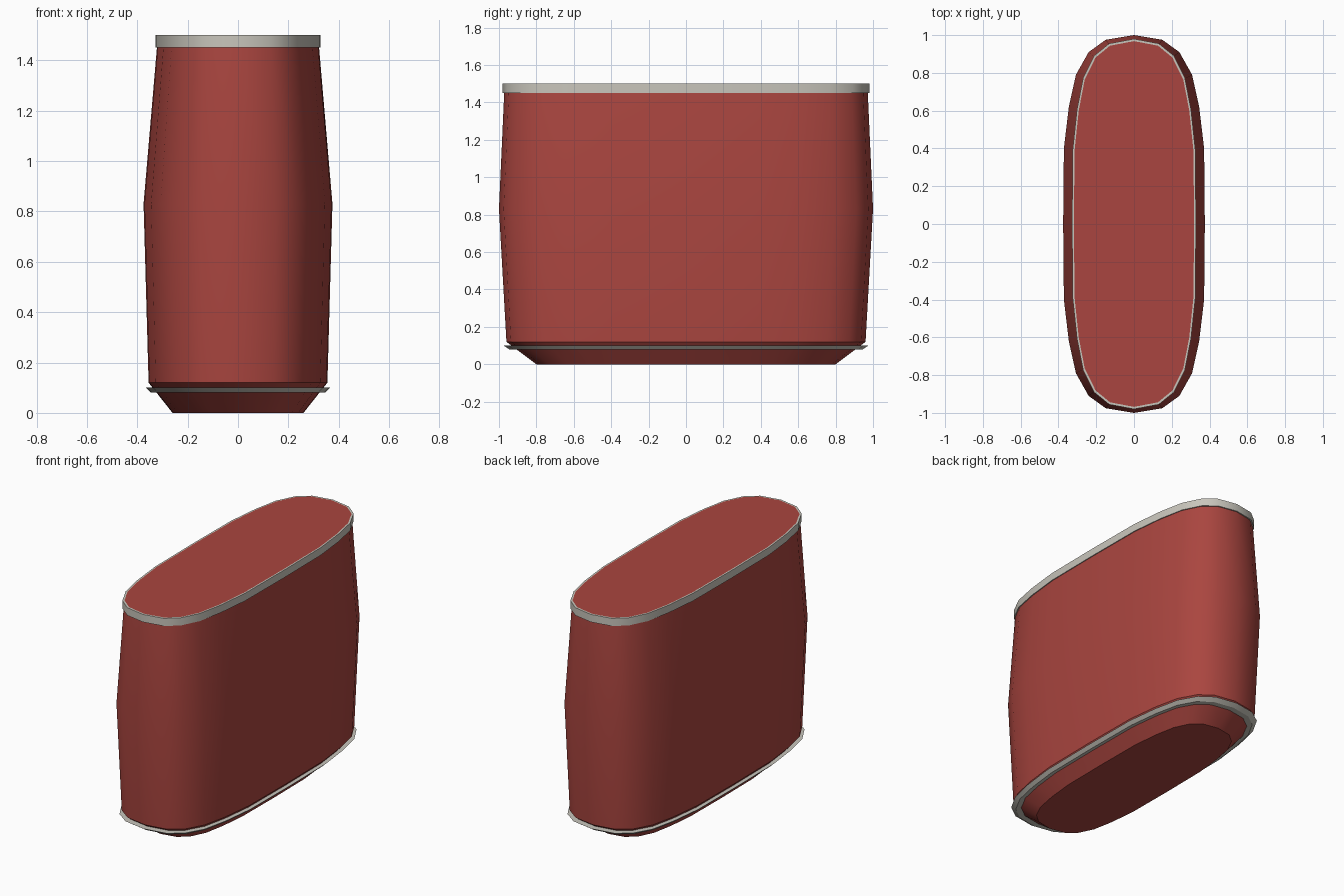
import bpy, bmesh, math

if "Cube" in bpy.data.objects:
    bpy.data.objects.remove(bpy.data.objects["Cube"])

# Quarter outline of the oval section, as fractions of half width / half depth
QUARTER = [(0, 1), (.40, .975), (.64, .91), (.82, .79), (.92, .62), (.99, .40), (1, 0)]
OUTLINE = (QUARTER + [(x, -y) for x, y in QUARTER[-2::-1]]
           + [(-x, -y) for x, y in QUARTER[1:]]
           + [(-x, y) for x, y in QUARTER[-2:0:-1]])


def material(name, color):
    m = bpy.data.materials.new(name)
    m.diffuse_color = (*color, 1)
    m.use_nodes = True
    m.node_tree.nodes["Principled BSDF"].inputs["Base Color"].default_value = m.diffuse_color
    return m


def loft(name, rings, mat, closed=False):
    """Skin oval rings (half x, half y, z); cap the ends or close into a band."""
    bm = bmesh.new()
    loops = [[bm.verts.new((x * a, y * b, z)) for x, y in OUTLINE] for a, b, z in rings]
    n = len(OUTLINE)
    pairs = list(zip(loops, loops[1:]))
    if closed:
        pairs.append((loops[-1], loops[0]))
    else:
        bm.faces.new(loops[0])
        bm.faces.new(loops[-1])
    for lo, hi in pairs:
        for i in range(n):
            j = (i + 1) % n
            bm.faces.new((lo[i], lo[j], hi[j], hi[i]))
    bmesh.ops.recalc_face_normals(bm, faces=bm.faces)
    mesh = bpy.data.meshes.new(name)
    bm.to_mesh(mesh)
    bm.free()
    ob = bpy.data.objects.new(name, mesh)
    bpy.context.collection.objects.link(ob)
    mesh.materials.append(mat)
    bpy.ops.object.select_all(action='DESELECT')
    ob.select_set(True)
    bpy.context.view_layer.objects.active = ob
    bpy.ops.object.shade_smooth_by_angle(angle=math.radians(32))
    return ob


red = material("red_body", (0.40, 0.06, 0.05))
grey = material("light_grey_trim", (0.58, 0.56, 0.50))

# Bulging body with chamfered foot and flat lid
loft("body", [(.26, .80, 0), (.355, .96, .12), (.375, 1.0, .83),
              (.322, .972, 1.45), (.318, .968, 1.5)], red)

# Rim around the lid
loft("top_rim", [(.328, .98, 1.45), (.328, .98, 1.5),
                 (.317, .967, 1.5), (.317, .967, 1.45)], grey, closed=True)

# Thin flared trim band above the foot
loft("bottom_band", [(.345, .945, .08), (.366, .975, .10),
                     (.325, .91, .10), (.31, .89, .08)], grey, closed=True)
